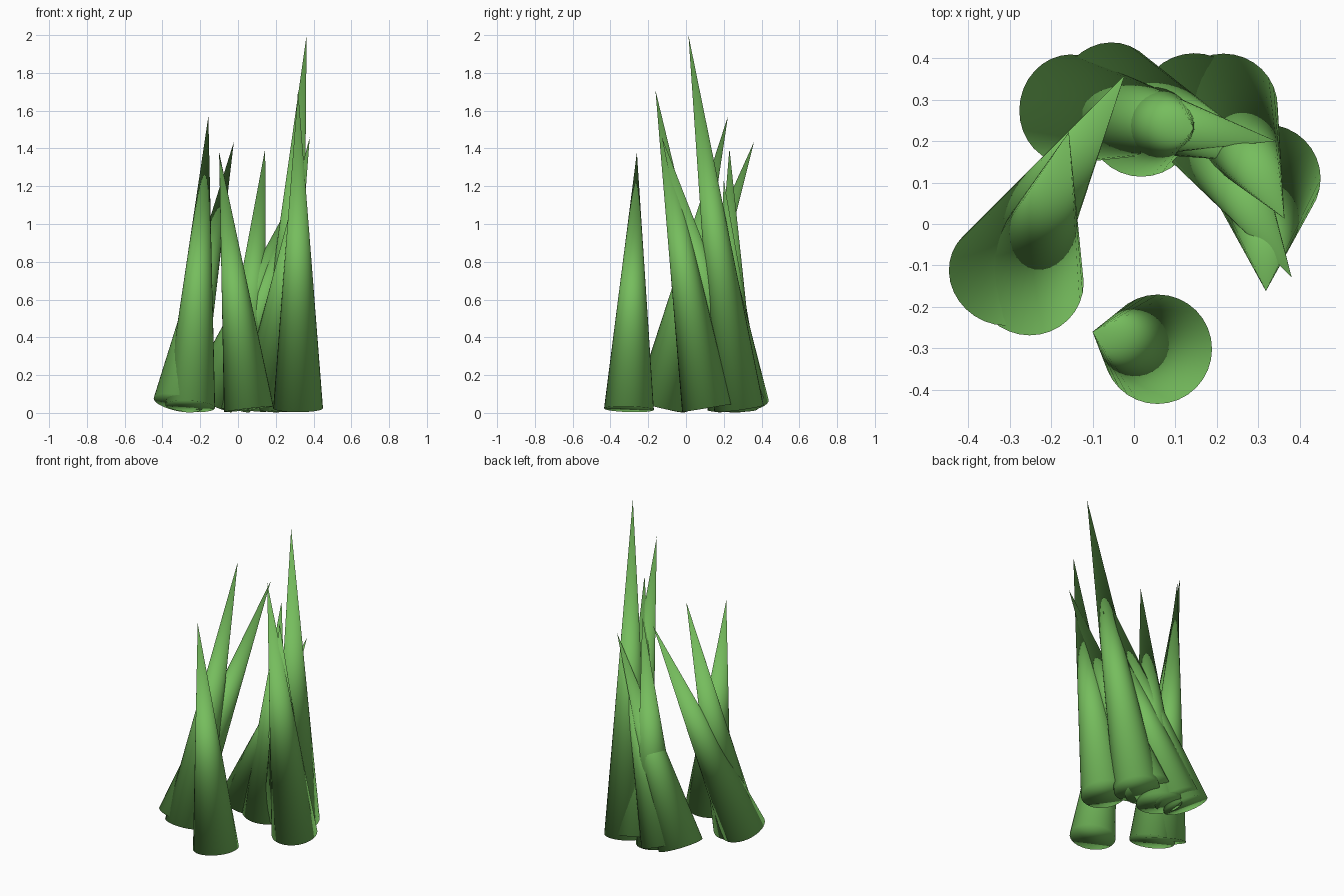
import bpy
from math import sin
from mathutils import Vector

cube = bpy.data.objects.get("Cube")
if cube:
    bpy.data.objects.remove(cube, do_unlink=True)

# Single leaf-green material
GREEN = (0.18, 0.51, 0.11, 1.0)
green = bpy.data.materials.new("leaf_green")
green.use_nodes = True
green.diffuse_color = GREEN
green.node_tree.nodes["Principled BSDF"].inputs["Base Color"].default_value = GREEN

RADIUS = 0.132


def blade(name, base, tip):
    """Leaning cone whose tilted base just touches the ground."""
    tip = Vector(tip)
    lean = tip - Vector((*base, 0.0))
    tilt = lean.angle(Vector((0, 0, 1)))
    foot = Vector((*base, RADIUS * sin(tilt) + 0.004))
    axis = tip - foot
    bpy.ops.mesh.primitive_cone_add(vertices=32, radius1=RADIUS, radius2=0,
                                    depth=axis.length, location=(foot + tip) / 2)
    obj = bpy.context.object
    obj.name = name
    obj.rotation_mode = 'QUATERNION'
    obj.rotation_quaternion = Vector((0, 0, 1)).rotation_difference(axis)
    obj.data.materials.append(green)
    # Fully smooth, base rim included
    bpy.ops.object.shade_smooth()


# Blades around the tuft: base centre, then tip
BLADES = {
    "front_blade": ((0.057, -0.302), (-0.10, -0.26, 1.38)),
    "right_inner_blade": ((-0.253, -0.14), (-0.157, 0.222, 1.57)),
    "right_outer_blade": ((-0.317, -0.12), (-0.022, 0.36, 1.435)),
    "back_right_blade": ((-0.155, 0.277), (0.342, 0.20, 1.23)),
    "back_middle_blade": ((-0.06, 0.307), (0.355, 0.145, 1.21)),
    "back_inner_blade": ((0.018, 0.246), (0.144, 0.23, 1.40)),
    "back_left_blade": ((0.14, 0.285), (0.38, -0.128, 1.46)),
    "tallest_blade": ((0.215, 0.28), (0.363, 0.013, 2.0)),
    "left_blade": ((0.318, 0.11), (0.318, -0.162, 1.71)),
}
for name, (base, tip) in BLADES.items():
    blade(name, base, tip)
